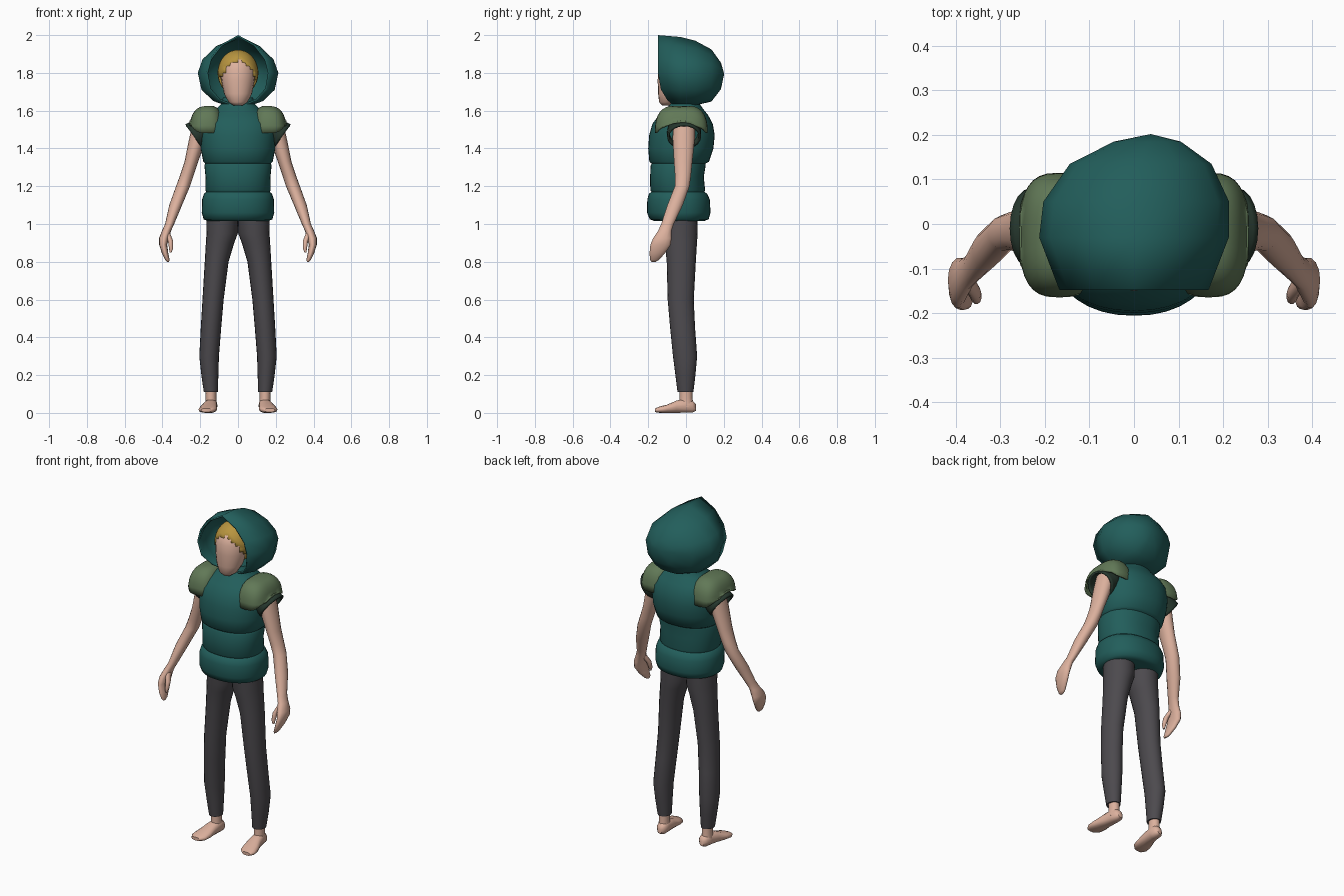
import bpy, bmesh, math
from mathutils import Matrix, Vector


def mat(name, rgb):
    m = bpy.data.materials.new(name)
    m.diffuse_color = (*rgb, 1)
    return m


TEAL = mat("teal_cloth", (0.016, 0.112, 0.105))
OLIVE = mat("olive_pad", (0.12, 0.19, 0.095))
DARK = mat("dark_green_trim", (0.02, 0.04, 0.028))
SKIN = mat("skin", (0.72, 0.44, 0.34))
GREY = mat("charcoal_trousers", (0.073, 0.068, 0.076))
GOLD = mat("blond_hair", (0.48, 0.30, 0.05))


def finish(bm, name, material, mirror=False, thick=0, angle=50):
    bmesh.ops.recalc_face_normals(bm, faces=bm.faces)
    me = bpy.data.meshes.new(name)
    bm.to_mesh(me)
    bm.free()
    me.materials.append(material)
    for p in me.polygons:
        p.use_smooth = True
    me.set_sharp_from_angle(angle=math.radians(angle))
    ob = bpy.data.objects.new(name, me)
    bpy.context.collection.objects.link(ob)
    if thick:
        s = ob.modifiers.new("thickness", 'SOLIDIFY')
        s.thickness = thick
        s.offset = -1
    if mirror:
        ob.modifiers.new("mirror", 'MIRROR').use_clip = False
    return ob


def spow(v, p):
    return math.copysign(abs(v) ** p, v)


def skin_rings(bm, rings, cap=True):
    """Join rows of vertices into a tube."""
    n = len(rings[0])
    for a, b in zip(rings, rings[1:]):
        for i in range(n):
            j = (i + 1) % n
            bm.faces.new((a[i], a[j], b[j], b[i]))
    if cap:
        bm.faces.new(rings[0][::-1])
        bm.faces.new(rings[-1])


def loft(name, material, rows, n=16, power=2.0, cap=True, mtx=Matrix(), **kw):
    """Rows are (x, y, z, rx, ry) ellipses stacked along local z."""
    bm = bmesh.new()
    rings = []
    for x, y, z, rx, ry in rows:
        rings.append([bm.verts.new(mtx @ Vector((
            x + rx * spow(math.cos(2 * math.pi * i / n), 2 / power),
            y + ry * spow(math.sin(2 * math.pi * i / n), 2 / power), z)))
            for i in range(n)])
    skin_rings(bm, rings, cap)
    return finish(bm, name, material, **kw)


# Padded vest in three bands: z, half width, front y, back y
vest = [(1.015, .16, -.165, .095), (1.025, .182, -.192, .12), (1.06, .192, -.206, .13),
        (1.13, .19, -.205, .126), (1.16, .18, -.196, .112), (1.17, .168, -.183, .098),
        (1.18, .173, -.189, .101), (1.25, .172, -.19, .094), (1.31, .178, -.187, .104),
        (1.32, .174, -.182, .104), (1.33, .184, -.194, .122), (1.40, .198, -.2, .145),
        (1.47, .203, -.195, .152), (1.53, .2, -.178, .142), (1.575, .17, -.145, .118),
        (1.61, .115, -.105, .09), (1.64, .085, -.08, .07), (1.67, .08, -.07, .065)]
loft("vest", TEAL, [(0, (f + b) / 2, z, w, (b - f) / 2) for z, w, f, b in vest],
     n=36, power=2.2, angle=60)

# Trouser legs, overlapping at the hips
loft("trouser_leg", GREY, [
    (.144, -.003, .11, .037, .042), (.149, -.003, .2, .045, .053), (.153, -.005, .3, .052, .064),
    (.143, -.018, .45, .054, .066), (.132, -.028, .6, .056, .069), (.113, -.025, .8, .063, .077),
    (.095, -.027, .9, .075, .085), (.084, -.028, .95, .083, .09), (.082, -.03, 1.05, .084, .092)],
    n=20, mirror=True)

# Bare ankles and feet
loft("ankle", SKIN, [(.143, .002, .03, .032, .04), (.143, 0, .08, .028, .034),
                     (.144, 0, .15, .03, .034)], n=12, mirror=True)
loft("foot", SKIN, [
    (.14, .028, -.052, .014, .018), (.14, .033, -.035, .029, .032), (.142, .038, 0, .033, .038),
    (.149, .033, .05, .038, .033), (.157, .022, .1, .047, .022), (.163, .017, .14, .046, .017),
    (.168, .014, .163, .027, .01)],
    n=14, power=2.4, mtx=Matrix.Rotation(math.pi / 2, 4, 'X'), mirror=True)

# Arms with mitten hands and a separate thumb
loft("arm", SKIN, [
    (.185, -.01, 1.55, .05, .06), (.213, -.012, 1.45, .046, .06), (.247, -.015, 1.33, .036, .05),
    (.27, -.016, 1.26, .036, .044), (.291, -.02, 1.2, .037, .04), (.33, -.058, 1.1, .034, .042),
    (.362, -.098, 1.0, .024, .034), (.378, -.112, .965, .024, .036), (.392, -.125, .925, .026, .05),
    (.396, -.135, .89, .021, .055), (.386, -.152, .845, .017, .042), (.374, -.167, .81, .012, .024),
    (.37, -.171, .8, .005, .012)][::-1], n=14, mirror=True)
loft("thumb", SKIN, [(.357, -.172, .85, .005, .006), (.354, -.168, .87, .011, .012),
                     (.357, -.155, .91, .014, .017), (.375, -.125, .955, .014, .022)],
     n=10, mirror=True)

# Flared cap sleeves, open toward the arm
tilt = Matrix.Translation((.23, -.01, 1.465)) @ Matrix.Rotation(math.radians(125), 4, 'Y')
loft("sleeve", DARK, [(0, 0, -.1, .055, .085), (0, 0, -.04, .07, .09), (0, 0, -.008, .078, .09),
                      (0, 0, .004, .08, .09)],
     n=20, cap=False, mtx=tilt, mirror=True, thick=.012)

# Shoulder pads: boxy half domes, arched up over the arm
bm = bmesh.new()
rings = []
N, M = 32, 8
for k in range(M):
    ph = math.pi / 2 * k / M
    c, h = math.cos(ph) ** .6, math.sin(ph) ** .8
    ring = []
    for i in range(N):
        t = 2 * math.pi * i / N
        u, v = spow(math.cos(t), .7), spow(math.sin(t), .7)
        x, y = .167 + .09 * u * c, -.025 + .14 * v * c
        z = 1.482 + .146 * h * (1 - .12 * max(u * c, 0))
        if x > .167:
            arch = 1.482 + .065 * (1 - v * v) * min(1, (x - .167) / .06)
            z = max(z, arch)
        ring.append(bm.verts.new((x, y, z)))
    rings.append(ring)
skin_rings(bm, rings, cap=False)
bm.faces.new(rings[-1])
finish(bm, "shoulder_pad", OLIVE, mirror=True, thick=.01)

# Head
loft("head", SKIN, [
    (0, -.105, 1.628, .025, .022), (0, -.095, 1.645, .05, .047), (0, -.078, 1.69, .074, .07),
    (0, -.062, 1.76, .088, .088), (0, -.055, 1.82, .092, .092), (0, -.05, 1.87, .075, .075),
    (0, -.05, 1.9, .03, .03)], n=20)

# Hair cap with an uneven fringe
bm = bmesh.new()
bmesh.ops.create_uvsphere(bm, u_segments=28, v_segments=20, radius=1)
bmesh.ops.transform(bm, verts=bm.verts, matrix=Matrix.Translation((0, -.03, 1.8))
                    @ Matrix.Diagonal((.108, .117, .122, 1)))


def bare(p):
    line = 1.865 - .1 * (abs(p.x) / .1) ** 2 + .012 * math.sin(p.x * 110)
    return p.z < 1.72 or (p.y < -.05 and p.z < line)


bmesh.ops.delete(bm, geom=[f for f in bm.faces if bare(f.calc_center_median())], context='FACES')
finish(bm, "hair", GOLD, thick=.012)

# Peaked hood: a half outline repeated and scaled from the open rim to the back tip
half = [(0, .2), (.115, .15), (.19, .075), (.215, 0), (.195, -.09), (.13, -.15), (.07, -.17)]
outline = half + [(0, -.172)] + [(-x, z) for x, z in half[:0:-1]]
rim_back = {-.09: .015, -.15: .05, -.17: .075, -.172: .08}
bm = bmesh.new()
rings = []
for y, sx, top, bot, dx in [(-.148, .78, 1, .97, 0), (-.03, .99, .95, 1, 0), (.05, .97, .85, 1, .005),
                            (.135, .74, .62, .88, .015), (.185, .35, .27, .5, .03)]:
    rings.append([bm.verts.new((x * sx + dx, y + (rim_back.get(z, 0) if y < -.1 else 0),
                                1.8 + z * (top if z > 0 else bot))) for x, z in outline])
skin_rings(bm, rings, cap=False)
tip = bm.verts.new((.038, .202, 1.795))
for i in range(len(outline)):
    bm.faces.new((rings[-1][i], rings[-1][(i + 1) % len(outline)], tip))
finish(bm, "hood", TEAL, thick=.01, angle=55)
